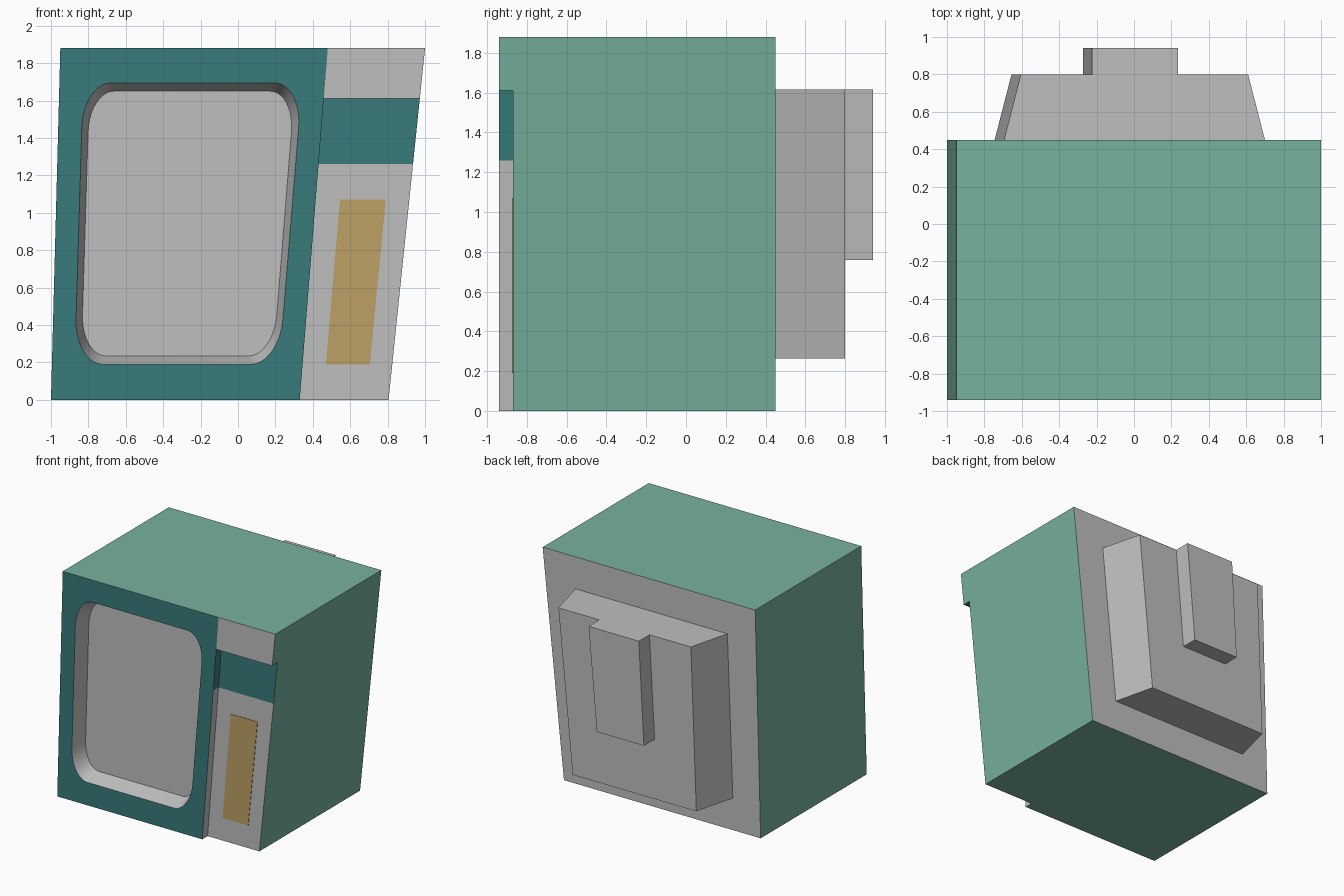
import bpy, bmesh, math
from mathutils import Vector

cube = bpy.data.objects.get("Cube")
if cube:
    bpy.data.objects.remove(cube, do_unlink=True)


def material(name, r, g, b):
    def linear(c):
        c /= 255
        return c / 12.92 if c < 0.04 else ((c + 0.055) / 1.055) ** 2.4
    m = bpy.data.materials.new(name)
    m.use_nodes = True
    col = (linear(r), linear(g), linear(b), 1)
    m.diffuse_color = col
    m.node_tree.nodes["Principled BSDF"].inputs["Base Color"].default_value = col
    return m


MATS = [material("casing_green", 119, 178, 159), material("dark_teal", 56, 123, 123),
        material("light_grey", 191, 191, 191), material("tan", 189, 161, 102)]
GREEN, TEAL, GREY, TAN = range(4)


def finish(bm, name):
    bmesh.ops.remove_doubles(bm, verts=bm.verts, dist=0.0001)
    bmesh.ops.recalc_face_normals(bm, faces=bm.faces)
    mesh = bpy.data.meshes.new(name)
    bm.to_mesh(mesh)
    bm.free()
    for m in MATS:
        mesh.materials.append(m)
    obj = bpy.data.objects.new(name, mesh)
    bpy.context.collection.objects.link(obj)
    return obj


def face(bm, points, mat):
    f = bm.faces.new([bm.verts.new(p) for p in points])
    f.material_index = mat


def at_y(points, y):
    return [(x, y, z) for x, z in points]


def prism(name, front, back, y0, y1, mat):
    """Solid between two outlines in the xz plane."""
    bm = bmesh.new()
    a, b = at_y(front, y0), at_y(back, y1)
    face(bm, a, mat)
    face(bm, b, mat)
    for i in range(len(a)):
        j = (i + 1) % len(a)
        face(bm, [a[i], a[j], b[j], b[i]], mat)
    return finish(bm, name)


def rounded_arcs(corners, rx, rz, steps=10):
    """One elliptical arc of points for each corner of a skewed four-sided outline."""
    arcs = []
    for i, c in enumerate(corners):
        c = Vector(c)
        ends = []
        for other in (corners[i - 1], corners[(i + 1) % 4]):
            d = Vector(other) - c
            ends.append(d.normalized() * (rz if abs(d.y) > abs(d.x) * 0.8 and abs(d.y) > 0.1 else rx))
        arc = []
        for k in range(steps + 1):
            t = k / steps * math.pi / 2
            arc.append(tuple(c + ends[0] * (1 - math.sin(t)) + ends[1] * (1 - math.cos(t))))
        arcs.append(arc)
    return arcs


# Cabinet proportions: sloping side lines, front, step and back planes
H, FRONT, STEP, BACK = 1.88, -0.94, -0.87, 0.45
BAND_LOW, BAND_TOP, FLOOR = 1.26, 1.61, -0.81


def left(z): return -1 + 0.05 * z / H
def mid(z): return 0.33 + 0.15 * z / H
def right(z): return 0.805 + 0.195 * z / H


bm = bmesh.new()
# Outer casing
face(bm, [(left(H), FRONT, H), (right(H), FRONT, H), (right(H), BACK, H), (left(H), BACK, H)], GREEN)
face(bm, [(left(0), FRONT, 0), (mid(0), FRONT, 0), (mid(0), STEP, 0), (right(0), STEP, 0),
          (right(0), BACK, 0), (left(0), BACK, 0)], GREEN)
face(bm, [(left(0), FRONT, 0), (left(H), FRONT, H), (left(H), BACK, H), (left(0), BACK, 0)], GREEN)
face(bm, [(right(z), y, z) for y, z in ((STEP, 0), (BACK, 0), (BACK, H), (FRONT, H),
                                       (FRONT, BAND_TOP), (STEP, BAND_TOP))], GREEN)
face(bm, at_y([(left(0), 0), (right(0), 0), (right(H), H), (left(H), H)], BACK), GREY)

# Control panel: raised top block, teal band, grey lower part and the step beside them
for z0, z1, y, mat in ((0, BAND_LOW, STEP, GREY), (BAND_LOW, BAND_TOP, STEP, TEAL),
                       (BAND_TOP, H, FRONT, GREY)):
    face(bm, at_y([(mid(z0), z0), (right(z0), z0), (right(z1), z1), (mid(z1), z1)], y), mat)
    if y == STEP:
        face(bm, [(mid(z0), FRONT, z0), (mid(z0), STEP, z0), (mid(z1), STEP, z1), (mid(z1), FRONT, z1)], mat)
z = BAND_TOP
face(bm, [(mid(z), FRONT, z), (right(z), FRONT, z), (right(z), STEP, z), (mid(z), STEP, z)], TEAL)

# Bezel with rounded screen opening
frame = [(left(0), 0), (mid(0), 0), (mid(H), H), (left(H), H)]
outer = rounded_arcs([(-0.873, 0.19), (0.22, 0.19), (0.344, 1.695), (-0.828, 1.695)], 0.15, 0.24)
inner = rounded_arcs([(-0.838, 0.235), (0.19, 0.235), (0.303, 1.65), (-0.795, 1.65)], 0.13, 0.22)
for i in range(4):
    j = (i + 1) % 4
    for p, q in zip(outer[i], outer[i][1:]):
        face(bm, at_y([frame[i], q, p], FRONT), TEAL)
    face(bm, at_y([frame[i], frame[j], outer[j][0], outer[i][-1]], FRONT), TEAL)

# Screen well
rim, base = sum(outer, []), sum(inner, [])
for i in range(len(rim)):
    j = (i + 1) % len(rim)
    face(bm, at_y([rim[i], rim[j]], FRONT) + at_y([base[j], base[i]], FLOOR), GREY)
face(bm, at_y(base, FLOOR), GREY)
cabinet = finish(bm, "cabinet")
bpy.ops.object.select_all(action='DESELECT')
cabinet.select_set(True)
bpy.context.view_layer.objects.active = cabinet
bpy.ops.object.shade_smooth_by_angle(angle=math.radians(30))

# Tan plate on the control panel
plate = [(0.47, 0.19), (0.705, 0.19), (0.79, 1.07), (0.545, 1.07)]
prism("speaker_plate", plate, plate, STEP - 0.004, STEP + 0.002, TAN)

# Stepped rear housing
prism("rear_housing",
      [(-0.745, 0.265), (0.565, 0.265), (0.70, 1.615), (-0.695, 1.615)],
      [(-0.655, 0.265), (0.48, 0.265), (0.61, 1.615), (-0.605, 1.615)], BACK, 0.80, GREY)
cover = [(-0.272, 0.76), (0.16, 0.76), (0.235, 1.615), (-0.225, 1.615)]
prism("rear_cover", cover, cover, 0.80, 0.94, GREY)
